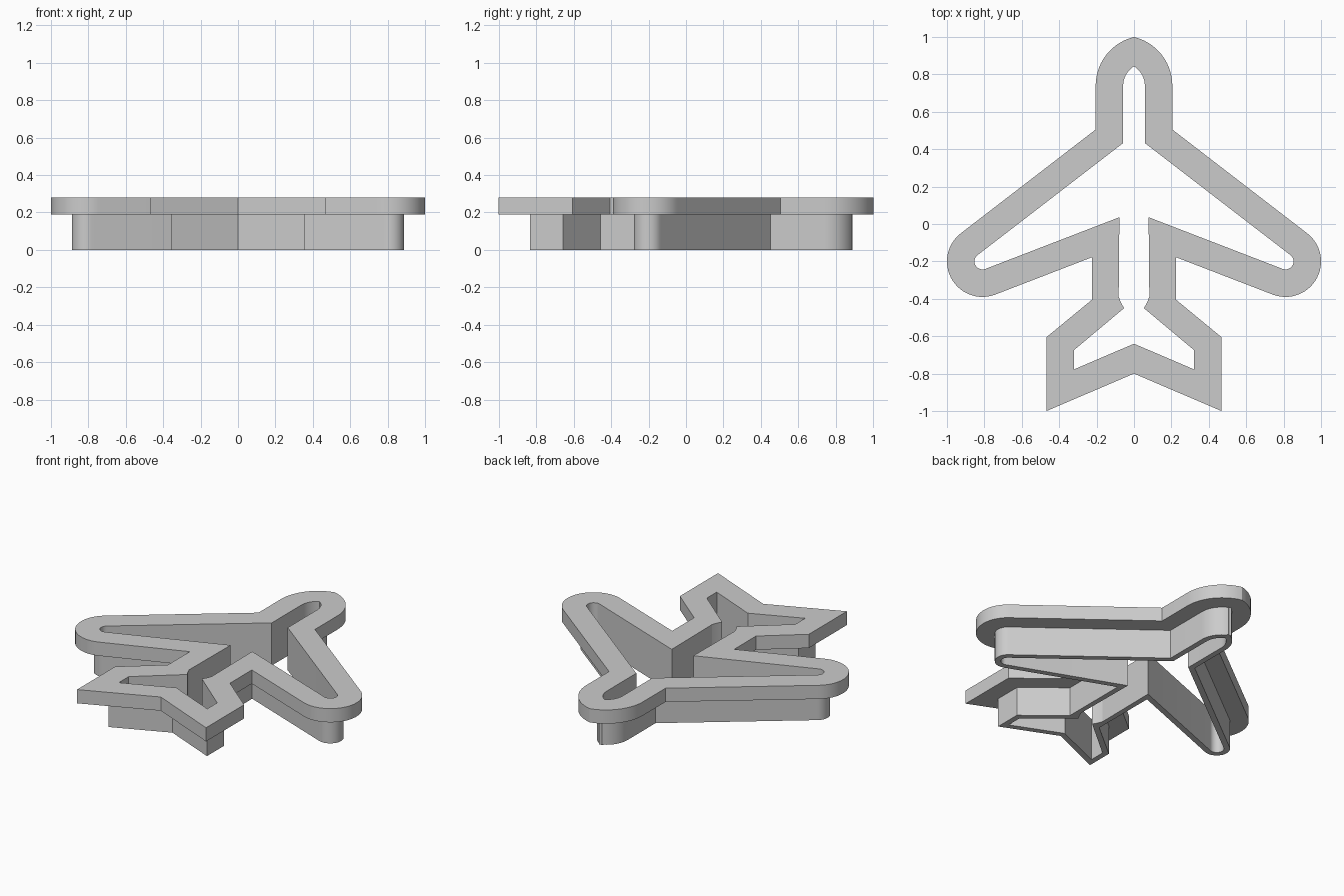
import bpy, bmesh, math
from mathutils import Vector

cube = bpy.data.objects.get("Cube")
if cube:
    bpy.data.objects.remove(cube, do_unlink=True)

RIM_WIDTH, LEDGE = 0.147, 0.111      # rim width, overhang outside the wall
RIM_LOW, RIM_TOP = 0.19, 0.28


def arc(cx, cy, radius, start, end, steps):
    """Points on a circle between two angles in degrees."""
    angles = [math.radians(start + (end - start) * i / steps) for i in range(steps + 1)]
    return [Vector((cx + radius * math.cos(a), cy + radius * math.sin(a))) for a in angles]


def mirror_outline(half):
    """Close a half outline whose first and last points lie on the centre line."""
    return half + [Vector((-p.x, p.y)) for p in reversed(half[1:-1])]


def inset(loop, distance):
    """Offset a clockwise closed outline inwards with mitred corners."""
    result = []
    for i, p in enumerate(loop):
        before = (p - loop[i - 1]).normalized()
        after = (loop[(i + 1) % len(loop)] - p).normalized()
        n1 = Vector((before.y, -before.x))
        n2 = Vector((after.y, -after.x))
        result.append(p + (n1 + n2) * distance / (1 + n1.dot(n2)))
    return result


# Half of the plane outline, clockwise from nose to tail
nose_radius = 0.267
apex = math.degrees(math.acos((nose_radius - 0.205) / nose_radius))
half = arc(0.205 - nose_radius, 0.74, nose_radius, apex, 0, 14)
half[0].x = 0
half.append(Vector((0.205, 0.505)))
half += arc(0.81, -0.2, 0.19, 55, -110, 28)
half.append(Vector((0.225, -0.178)))
neck = len(half)
half += [Vector(p) for p in ((0.225, -0.35), (0.225, -0.38), (0.225, -0.405),
                             (0.468, -0.605), (0.468, -1.0), (0, -0.80))]

outer = mirror_outline(half)
wall_outer = inset(outer, LEDGE)
opening = inset(outer, RIM_WIDTH)

# Curved pinch of the opening at the tail neck
for i, (x, y) in enumerate(((0.082, -0.388), (0.07, -0.42), (0.053, -0.45))):
    opening[neck + i] = Vector((x, y))
    opening[-(neck + i)] = Vector((-x, y))

# Loft a stepped section around the outline: wide rim above, thin wall below
section = [(outer, RIM_TOP), (outer, RIM_LOW), (wall_outer, RIM_LOW),
           (wall_outer, 0), (opening, 0), (opening, RIM_TOP)]
bm = bmesh.new()
rings = [[bm.verts.new((p.x, p.y, z)) for p in loop] for loop, z in section]
count = len(outer)
for r, ring in enumerate(rings):
    following = rings[(r + 1) % len(rings)]
    for i in range(count):
        j = (i + 1) % count
        bm.faces.new((ring[i], ring[j], following[j], following[i]))
bmesh.ops.recalc_face_normals(bm, faces=bm.faces)
mesh = bpy.data.meshes.new("plane_cutter")
bm.to_mesh(mesh)
bm.free()

# Plain grey material
grey = bpy.data.materials.new("light grey")
grey.use_nodes = True
colour = (0.6, 0.6, 0.6, 1)
grey.diffuse_color = colour
grey.node_tree.nodes["Principled BSDF"].inputs["Base Color"].default_value = colour
mesh.materials.append(grey)

cutter = bpy.data.objects.new("plane_cutter", mesh)
bpy.context.collection.objects.link(cutter)
bpy.ops.object.select_all(action="DESELECT")
cutter.select_set(True)
bpy.context.view_layer.objects.active = cutter
bpy.ops.object.shade_smooth_by_angle(angle=math.radians(20))
